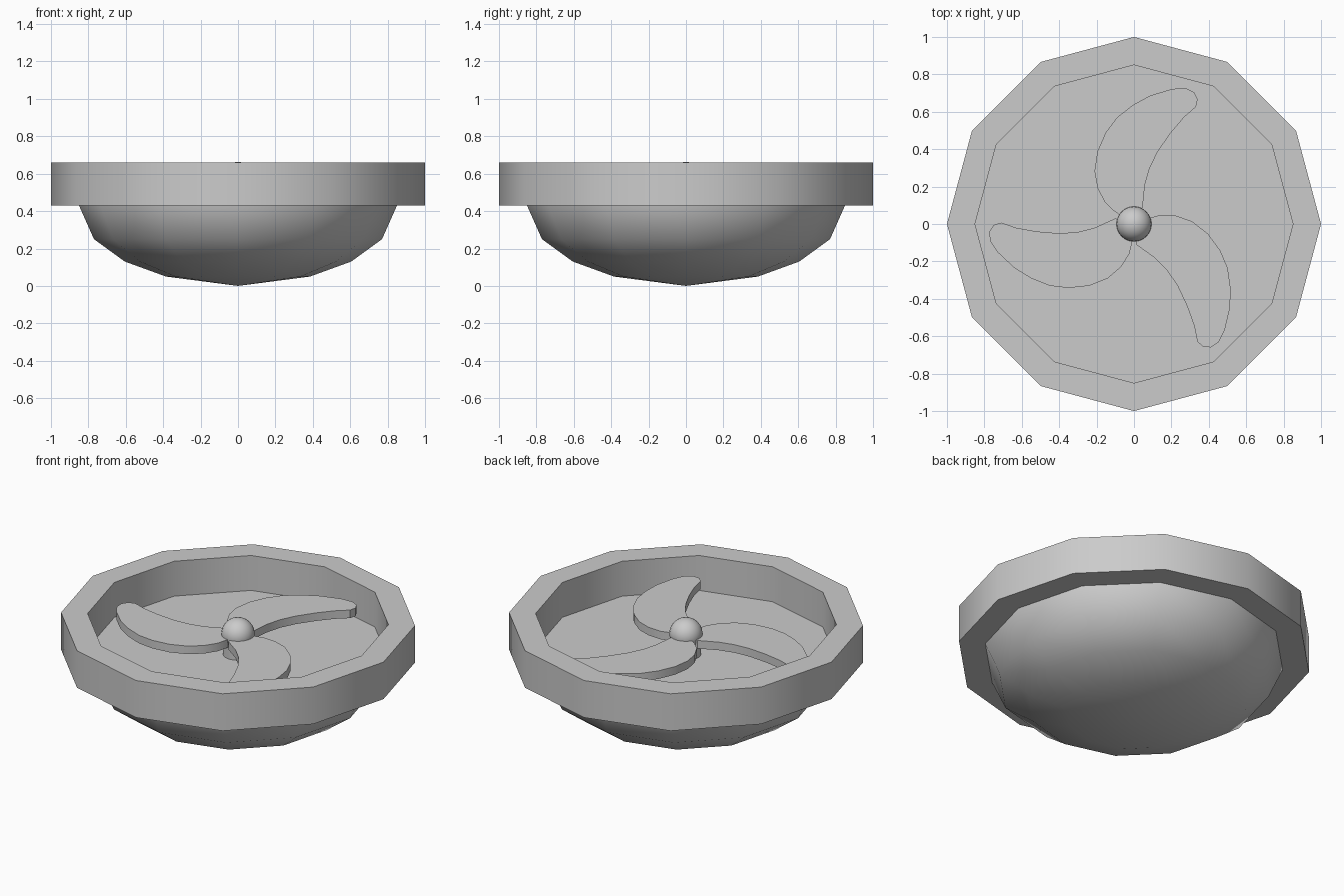
import bpy, bmesh, math
from mathutils import Matrix, Vector

if "Cube" in bpy.data.objects:
    bpy.data.objects.remove(bpy.data.objects["Cube"])


def finish(name, bm, angle=35):
    bmesh.ops.recalc_face_normals(bm, faces=bm.faces)
    mesh = bpy.data.meshes.new(name)
    bm.to_mesh(mesh)
    bm.free()
    ob = bpy.data.objects.new(name, mesh)
    bpy.context.collection.objects.link(ob)
    bpy.ops.object.select_all(action='DESELECT')
    ob.select_set(True)
    bpy.context.view_layer.objects.active = ob
    bpy.ops.object.shade_smooth_by_angle(angle=math.radians(angle))
    return ob


def lathe(name, profile, sides, closed=False):
    bm = bmesh.new()
    vs = [bm.verts.new((r, 0, z)) for r, z in profile]
    pairs = list(zip(vs, vs[1:] + vs[:1])) if closed else list(zip(vs, vs[1:]))
    edges = [bm.edges.new(p) for p in pairs]
    bmesh.ops.spin(bm, geom=vs + edges, cent=(0, 0, 0), axis=(0, 0, 1),
                   angle=math.tau, steps=sides, use_duplicate=False)
    bmesh.ops.remove_doubles(bm, verts=bm.verts, dist=1e-4)
    return finish(name, bm)


# twelve-sided rim
lathe("rim", [(0.85, 0.43), (1, 0.43), (1, 0.66), (0.85, 0.66)], 12, closed=True)

# faceted half-ellipsoid bowl with a flat floor
lathe("bowl", [(0, 0.443), (0.85, 0.443), (0.85, 0.43), (0.77, 0.25),
               (0.605, 0.13), (0.385, 0.05), (0, 0)], 12)

# hub post and ball
lathe("hub_post", [(0, 0.44), (0.085, 0.44), (0.085, 0.57), (0, 0.57)], 24)
bm = bmesh.new()
bmesh.ops.create_uvsphere(bm, u_segments=24, v_segments=14, radius=0.094,
                          matrix=Matrix.Translation((0, 0, 0.569)))
finish("hub_ball", bm)

# three curved blades
OUTLINE = [(-0.01, -0.10), (-0.025, -0.16), (-0.07, -0.23), (-0.14, -0.29),
           (-0.24, -0.33), (-0.35, -0.342), (-0.45, -0.33), (-0.55, -0.29),
           (-0.64, -0.235), (-0.73, -0.15), (-0.77, -0.09), (-0.773, -0.04),
           (-0.75, -0.005), (-0.71, 0.007), (-0.63, -0.02), (-0.52, -0.04),
           (-0.40, -0.05), (-0.30, -0.043), (-0.21, -0.02), (-0.10, 0.03), (0, 0)]
for i, shift in enumerate([(0, 0), (-0.01, -0.01), (-0.03, 0.015)]):
    bm = bmesh.new()
    face = bm.faces.new([bm.verts.new((x, y, 0.515)) for x, y in OUTLINE])
    top = bmesh.ops.extrude_face_region(bm, geom=[face])["geom"]
    bmesh.ops.translate(bm, vec=(0, 0, 0.05),
                        verts=[v for v in top if isinstance(v, bmesh.types.BMVert)])
    bm.transform(Matrix.Translation((*shift, 0)) @ Matrix.Rotation(math.tau * i / 3, 4, 'Z'))
    finish(f"blade_{i + 1}", bm)
